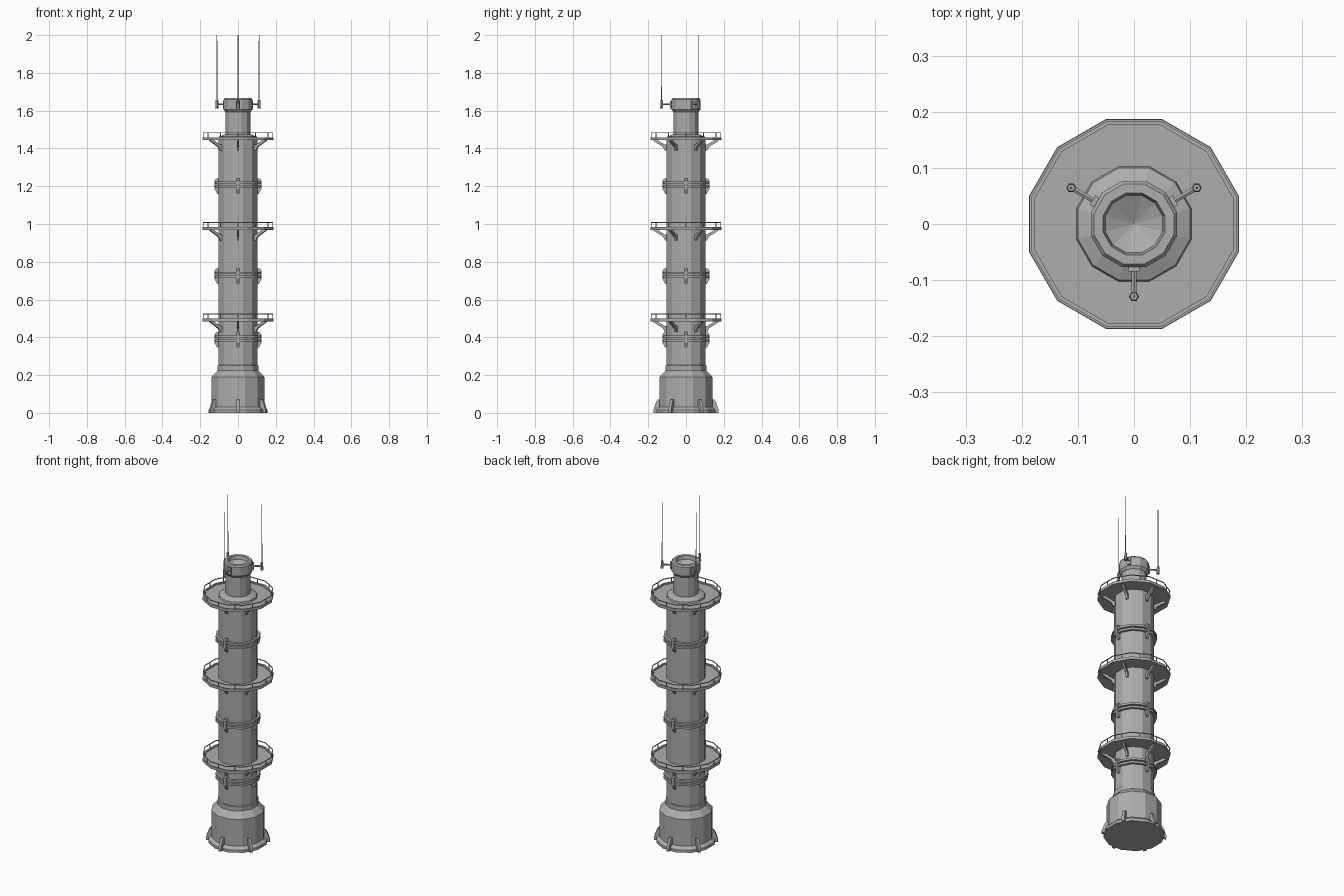
import bpy, bmesh
from math import cos, sin, pi, radians
from mathutils import Vector, Matrix

if "Cube" in bpy.data.objects:
    bpy.data.objects.remove(bpy.data.objects["Cube"])

steel = bpy.data.materials.new("grey_steel")
steel.use_nodes = True
colour = (0.42, 0.42, 0.42, 1)
steel.diffuse_color = colour
steel.node_tree.nodes["Principled BSDF"].inputs["Base Color"].default_value = colour

SIX = [radians(-90 + 60 * k) for k in range(6)]
FOUR = [radians(90 * k) for k in range(4)]
THREE = [radians(-90 + 120 * k) for k in range(3)]
TWELVE = [radians(30 * k) for k in range(12)]


def finish(name, bm):
    bmesh.ops.recalc_face_normals(bm, faces=bm.faces)
    mesh = bpy.data.meshes.new(name)
    bm.to_mesh(mesh)
    bm.free()
    mesh.materials.append(steel)
    obj = bpy.data.objects.new(name, mesh)
    bpy.context.collection.objects.link(obj)
    return obj


def lathe(name, profile, closed=False, sides=12):
    """Turn (flat radius, z) points into a faceted body with flats facing the axes."""
    bm = bmesh.new()
    rings = []
    for r, z in profile:
        if r == 0:
            rings.append([bm.verts.new((0, 0, z))] * sides)
            continue
        r /= cos(pi / sides)
        angles = [(k + 0.5) * 2 * pi / sides for k in range(sides)]
        rings.append([bm.verts.new((r * cos(a), r * sin(a), z)) for a in angles])
    pairs = list(zip(rings, rings[1:]))
    if closed:
        pairs.append((rings[-1], rings[0]))
    for low, high in pairs:
        for k in range(sides):
            n = (k + 1) % sides
            corners = list(dict.fromkeys((low[k], low[n], high[n], high[k])))
            bm.faces.new(corners)
    return finish(name, bm)


def fins(name, outline, width, angles):
    """Plates cut to a (radius, z) outline, repeated around the axis."""
    bm = bmesh.new()
    for a in angles:
        turn = Matrix.Rotation(a, 3, 'Z')
        sides = [[bm.verts.new(turn @ Vector((r, s * width / 2, z))) for r, z in outline]
                 for s in (-1, 1)]
        bm.faces.new(sides[0])
        bm.faces.new(sides[1])
        count = len(outline)
        for k in range(count):
            n = (k + 1) % count
            bm.faces.new((sides[0][k], sides[0][n], sides[1][n], sides[1][k]))
    return finish(name, bm)


def rods(name, start, end, radius, angles, sides=6, tip=None):
    """Rods between two (radius, z) points, repeated around the axis."""
    bm = bmesh.new()
    p, q = Vector((start[0], 0, start[1])), Vector((end[0], 0, end[1]))
    aim = (q - p).to_track_quat('Z', 'Y').to_matrix().to_4x4()
    for a in angles:
        place = Matrix.Rotation(a, 4, 'Z') @ Matrix.Translation((p + q) / 2) @ aim
        bmesh.ops.create_cone(bm, cap_ends=True, segments=sides, radius1=radius,
                              radius2=radius if tip is None else tip,
                              depth=(q - p).length, matrix=place)
    return finish(name, bm)


# Base, shaft, neck and hollow cap
lathe("base", [(0, 0), (0.157, 0), (0.157, 0.016), (0.14, 0.032), (0.14, 0.19),
               (0.108, 0.225), (0.108, 0.25), (0.1, 0.255), (0, 0.255)])
lathe("shaft", [(0, 0.24), (0.103, 0.24), (0.103, 1.45), (0.1, 1.462),
                (0.07, 1.475), (0, 1.475)])
lathe("neck", [(0, 1.46), (0.065, 1.46), (0.065, 1.592), (0.06, 1.61), (0, 1.61)])
lathe("cap", [(0, 1.592), (0.066, 1.592), (0.077, 1.606), (0.077, 1.658),
              (0.071, 1.666), (0.055, 1.666), (0.051, 1.645), (0, 1.62)])

# Feet around the base
fins("base_feet", [(0.13, 0), (0.172, 0), (0.172, 0.018), (0.157, 0.06),
                   (0.148, 0.072), (0.13, 0.072)], 0.016, SIX)

# Three platforms with railings and brackets
for label, z in (("lower", 0.49), ("middle", 0.975), ("upper", 1.45)):
    lathe(label + "_platform", [(0.09, z - 0.006), (0.187, z - 0.006), (0.187, z + 0.009),
                                (0.176, z + 0.009), (0.176, z + 0.002), (0.09, z + 0.002)], True)
    lathe(label + "_rail", [(0.182, z + 0.031), (0.186, z + 0.031),
                            (0.186, z + 0.035), (0.182, z + 0.035)], True)
    rods(label + "_rail_posts", (0.184, z), (0.184, z + 0.034), 0.0028, TWELVE)
    fins(label + "_brackets", [(0.1, z - 0.062), (0.112, z - 0.062), (0.122, z - 0.042),
                               (0.172, z - 0.01), (0.172, z - 0.004), (0.155, z - 0.004),
                               (0.112, z - 0.03), (0.1, z - 0.03)], 0.013, SIX)

# Paired clamp bands with lugs
for label, z in (("lower", 0.395), ("middle", 0.733), ("upper", 1.21)):
    for part, h in (("bottom", -0.012), ("top", 0.008)):
        lathe(label + "_band_" + part, [(0.098, z + h - 0.006), (0.118, z + h - 0.006),
                                        (0.118, z + h + 0.006), (0.098, z + h + 0.006)], True)
    fins(label + "_lugs", [(0.1, z - 0.05), (0.11, z - 0.05), (0.124, z - 0.025),
                           (0.124, z + 0.02), (0.115, z + 0.032), (0.1, z + 0.032)], 0.014, FOUR)

# Antennas on short arms
fins("antenna_mounts", [(0.07, 1.612), (0.085, 1.612), (0.085, 1.652), (0.07, 1.652)],
     0.02, THREE)
rods("antenna_arms", (0.08, 1.634), (0.129, 1.634), 0.005, THREE)
rods("antenna_sockets", (0.129, 1.612), (0.129, 1.656), 0.009, THREE, 6, 0.007)
rods("antenna_rods", (0.129, 1.65), (0.129, 2.0), 0.0025, THREE, 6, 0.0018)
